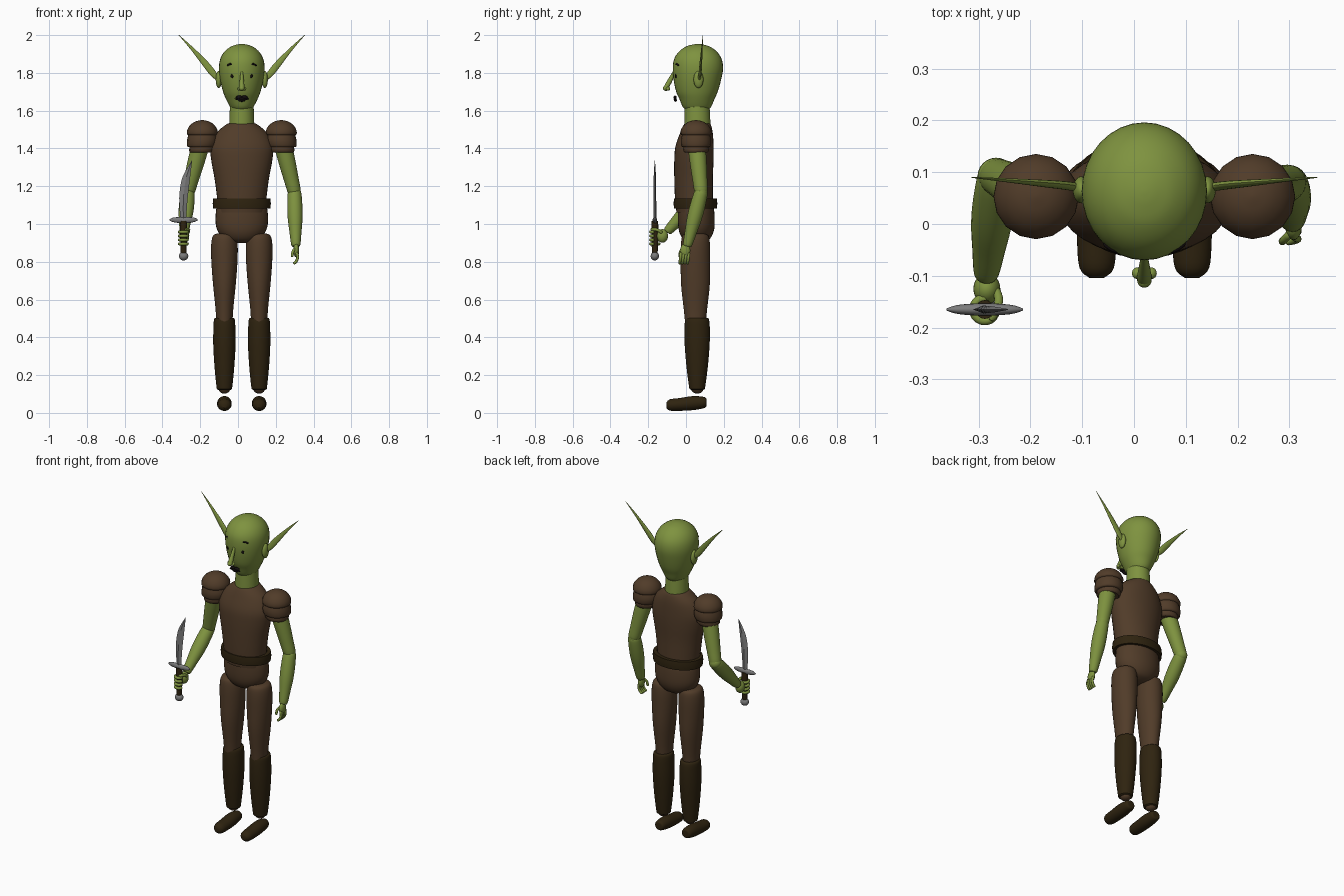
import bpy, bmesh, math
from mathutils import Vector

old = bpy.data.objects.get("Cube")
if old:
    bpy.data.objects.remove(old)


def material(name, rgb):
    m = bpy.data.materials.new(name)
    m.use_nodes = True
    m.diffuse_color = (*rgb, 1)
    bsdf = next(n for n in m.node_tree.nodes if n.type == 'BSDF_PRINCIPLED')
    bsdf.inputs["Base Color"].default_value = (*rgb, 1)
    return m


GREEN = material("green skin", (0.21, 0.29, 0.05))
BROWN = material("brown leather", (0.082, 0.045, 0.022))
DARK = material("dark leather", (0.028, 0.017, 0.005))
STEEL = material("grey steel", (0.2, 0.2, 0.2))
BLACK = material("black paint", (0.006, 0.004, 0.004))
CX = 0.02  # middle of the body
Z = Vector((0, 0, 1))


def finish(name, bm, mat, smooth=True):
    bmesh.ops.recalc_face_normals(bm, faces=bm.faces[:])
    me = bpy.data.meshes.new(name)
    bm.to_mesh(me)
    bm.free()
    me.materials.append(mat)
    ob = bpy.data.objects.new(name, me)
    bpy.context.collection.objects.link(ob)
    if smooth:
        bpy.ops.object.select_all(action='DESELECT')
        ob.select_set(True)
        bpy.context.view_layer.objects.active = ob
        bpy.ops.object.shade_smooth_by_angle(angle=math.radians(40))
    return ob


def spline(rows, steps):
    """Smooth curve through rows of numbers."""
    out = []
    for i in range(len(rows) - 1):
        p = [rows[max(0, min(len(rows) - 1, i + k))] for k in (-1, 0, 1, 2)]
        for s in range(steps):
            t = s / steps
            out.append([0.5 * (2 * b + (c - a) * t + (2 * a - 5 * b + 4 * c - d) * t * t
                               + (3 * b - a - 3 * c + d) * t ** 3) for a, b, c, d in zip(*p)])
    return out + [list(rows[-1])]


def loft(name, rings, mat, axis=Z, sides=32, steps=4, smooth=True):
    """Skin elliptical rings (x, y, z, radius u, radius v) set across an axis."""
    w = Vector(axis).normalized()
    u = (Vector((1, 0, 0)) - w * w.x).normalized()
    v = w.cross(u)
    bm = bmesh.new()
    loops = []
    for x, y, z, ru, rv in spline(rings, steps):
        loops.append([bm.verts.new(Vector((x, y, z)) + u * ru * math.cos(a) + v * rv * math.sin(a))
                      for a in (2 * math.pi * k / sides for k in range(sides))])
    for a, b in zip(loops, loops[1:]):
        for k in range(sides):
            n = (k + 1) % sides
            bm.faces.new((a[k], a[n], b[n], b[k]))
    bm.faces.new(loops[0])
    bm.faces.new(loops[-1])
    return finish(name, bm, mat, smooth)


def limb(name, a, b, radii, mat):
    """Rounded segment from a to b with radii spread evenly along it."""
    a, b = Vector(a), Vector(b)
    n = len(radii) - 1
    rings = [(*a.lerp(b, i / n), r, r) for i, r in enumerate(radii)]
    first, last = rings[0], rings[-1]
    d = (b - a) * 0.03
    rings.insert(0, (*(a - d), first[3] * 0.6, first[3] * 0.6))
    rings.append((*(b + d), last[3] * 0.6, last[3] * 0.6))
    return loft(name, rings, mat, b - a, 24)


def ball(name, center, size, mat):
    bm = bmesh.new()
    bmesh.ops.create_uvsphere(bm, u_segments=24, v_segments=14, radius=1)
    bmesh.ops.scale(bm, vec=size, verts=bm.verts[:])
    bmesh.ops.translate(bm, vec=center, verts=bm.verts[:])
    return finish(name, bm, mat)


def cord(name, pts, radius, mat):
    """Round tube along points, tapered at the ends."""
    cu = bpy.data.curves.new(name, 'CURVE')
    cu.dimensions = '3D'
    cu.bevel_depth = radius
    cu.bevel_resolution = 3
    cu.use_fill_caps = True
    s = cu.splines.new('POLY')
    path = spline(pts, 4)
    s.points.add(len(path) - 1)
    for i, (p, q) in enumerate(zip(s.points, path)):
        p.co = (*q, 1)
        p.radius = 0.55 if i in (0, len(path) - 1) else 1
    cu.materials.append(mat)
    ob = bpy.data.objects.new(name, cu)
    bpy.context.collection.objects.link(ob)


# Head and neck: height, centre y, half width, half depth
head = [(1.60, .058, .045, .055), (1.62, .058, .062, .075), (1.66, .058, .083, .092),
        (1.70, .058, .099, .11), (1.76, .06, .114, .125), (1.82, .063, .121, .133),
        (1.87, .063, .115, .127), (1.91, .063, .094, .103), (1.938, .063, .06, .066),
        (1.95, .063, .026, .028), (1.953, .063, .004, .004)]
loft("head", [(CX, y, z, a, b) for z, y, a, b in head], GREEN)
loft("neck", [(CX, .06, 1.49, .066, .069), (CX, .06, 1.54, .066, .069),
              (CX, .058, 1.64, .062, .066)], GREEN)

# Face
loft("nose", [(CX, -.062, 1.81, .006, .006), (CX, -.085, 1.76, .011, .014),
              (CX, -.106, 1.72, .014, .014), (CX, -.106, 1.705, .006, .006)], GREEN, sides=16)
ball("nose_tip", (CX, -.108, 1.718), (.014, .015, .013), GREEN)
for side, s in (("left", 1), ("right", -1)):
    ball(side + "_nostril", (CX + s * .014, -.095, 1.716), (.01, .011, .01), GREEN)
    ball(side + "_eye", (CX + s * .05, -.053, 1.783), (.009, .006, .011), BLACK)
    cord(side + "_eyebrow", [(CX + s * .043, -.052, 1.838), (CX + s * .06, -.049, 1.847),
                             (CX + s * .078, -.037, 1.838)], .005, BLACK)
    ball(side + "_upper_lip", (CX + s * .013, -.058, 1.671), (.019, .008, .009), BLACK)
    # Ears
    ball(side + "_ear_base", (CX + s * .122, .066, 1.765), (.016, .026, .045), GREEN)
    loft(side + "_ear_point",
         [(CX + s * .112, .068, 1.755, .008, .008), (CX + s * .15, .074, 1.795, .017, .008),
          (CX + s * .19, .078, 1.845, .017, .007), (CX + s * .26, .084, 1.925, .009, .004),
          (CX + s * .333, .09, 2.0, .001, .001)], GREEN, (s * .22, .02, .25), 16)
ball("lower_lip", (CX, -.058, 1.662), (.038, .008, .007), BLACK)
ball("chin_lip", (CX, -.056, 1.656), (.02, .008, .009), BLACK)

# Torso, hips and belt
torso = [(1.535, .06, .06, .06), (1.525, .06, .085, .072), (1.48, .055, .135, .087),
         (1.41, .045, .165, .101), (1.34, .042, .162, .104), (1.24, .04, .144, .102),
         (1.13, .042, .13, .1), (1.06, .045, .126, .095)]
loft("tunic", [(CX, y, z, a, b) for z, y, a, b in torso], BROWN)
hips = [(1.11, .05, .118, .085), (1.08, .053, .135, .095), (1.0, .055, .138, .097),
        (.95, .055, .12, .088), (.915, .055, .085, .065), (.9, .055, .035, .03)]
loft("hips", [(CX, y, z, a, b) for z, y, a, b in hips], BROWN)

bm = bmesh.new()
N = 40
section = [(.013, -.026), (.016, 0), (.013, .026), (-.009, .026), (-.012, 0), (-.009, -.026)]
grid = [[bm.verts.new((CX + (.138 + r) * math.cos(a), .05 + (.1 + r) * math.sin(a), 1.108 + h))
         for r, h in section] for a in (2 * math.pi * k / N for k in range(N))]
for k in range(N):
    a, b = grid[k], grid[(k + 1) % N]
    for j in range(len(section)):
        n = (j + 1) % len(section)
        bm.faces.new((a[j], b[j], b[n], a[n]))
finish("belt", bm, DARK)

# Legs, boots and feet
thigh = [(.95, .035, .04), (.938, .06, .068), (.89, .07, .077), (.8, .069, .078),
         (.68, .06, .076), (.55, .047, .062), (.48, .043, .055)]
boot = [(.503, .04, .05), (.497, .054, .062), (.45, .058, .067), (.36, .059, .066),
        (.24, .052, .056), (.14, .042, .043), (.125, .038, .038), (.12, .025, .025)]
foot = [(.108, .055, .012, .012), (.1, .055, .03, .028), (.04, .052, .038, .037),
        (-.03, .045, .038, .034), (-.085, .042, .033, .03), (-.104, .041, .014, .014)]
for side, s in (("left", 1), ("right", -1)):
    x = CX + s * .092
    loft(side + "_thigh", [(x, .05, z, a, b) for z, a, b in thigh], BROWN)
    loft(side + "_boot_shaft", [(x, .059, z, a, b) for z, a, b in boot], DARK)
    ball(side + "_ankle", (x, .06, .128), (.031, .033, .026), BROWN)
    loft(side + "_foot", [(x, y, z, a, b) for y, z, a, b in foot], DARK, (0, -1, 0))

# Layered shoulder pads
tiers = [(1.43, 1.378, .066), (1.485, 1.407, .078)]
for side, s in (("left", 1), ("right", -1)):
    x = CX + s * .209
    for i, (top, low, r) in enumerate(tiers):
        mid = (top + low) / 2
        loft(f"{side}_shoulder_tier_{i + 1}",
             [(x + s * .004, .053, low, r * .9, r * .9), (x + s * .003, .053, low + .008, r, r),
              (x, .053, mid, r * 1.03, r * 1.03), (x, .053, top, r * .9, r * .9)],
             BROWN, sides=16, steps=3)
    dome = [(1.47, .075), (1.478, .082), (1.5, .079), (1.525, .063), (1.543, .036), (1.55, .004)]
    loft(side + "_shoulder_dome", [(x, .053, z, r, r) for z, r in dome], BROWN, sides=16, steps=3)

# Arms
UPPER, FORE = (.046, .046, .043, .039, .034), (.035, .04, .039, .032, .024)
elbow_l, wrist_l = (.299, .08, 1.168), (.306, .008, .89)
elbow_r, wrist_r = (-.266, .092, 1.165), (-.285, -.095, .965)
limb("left_upper_arm", (.235, .055, 1.43), elbow_l, UPPER, GREEN)
limb("left_forearm", elbow_l, wrist_l, FORE, GREEN)
limb("right_upper_arm", (-.195, .055, 1.43), elbow_r, UPPER, GREEN)
limb("right_forearm", elbow_r, wrist_r, FORE, GREEN)
ball("left_elbow", elbow_l, (.034, .034, .034), GREEN)
ball("right_elbow", elbow_r, (.036, .036, .036), GREEN)

# Left hand, hanging with curled fingers
ball("left_palm", (.308, -.004, .86), (.016, .027, .036), GREEN)
for i in range(4):
    y = -.026 + i * .014
    cord(f"left_finger_{i + 1}", [(.31, y, .85), (.316, y - .003, .825), (.308, y - .006, .802),
                                  (.294, y - .008, .79)], .0075, GREEN)
cord("left_thumb", [(.302, -.018, .872), (.29, -.03, .852), (.286, -.034, .825)], .0075, GREEN)

# Right hand, wrapped around the sword grip
SX, SY = -.288, -.165
ball("right_palm", (SX + .004, -.125, .937), (.026, .03, .036), GREEN)
for i in range(4):
    arc = [math.radians(80 + 45 * k) for k in range(7)]
    cord(f"right_finger_{i + 1}", [(SX + .022 * math.cos(a), SY + .022 * math.sin(a), .895 + i * .021)
                                   for a in arc], .0085, GREEN)
cord("right_thumb", [(SX + .02, -.125, .95), (SX + .027, -.15, .968), (SX + .012, -.186, .972)],
     .0085, GREEN)

# Sword
loft("sword_grip", [(SX, SY, .845, .015, .015), (SX, SY, .93, .018, .018),
                    (SX, SY, 1.015, .018, .018)], DARK, sides=16)
ball("sword_pommel", (SX, SY, .83), (.025, .022, .023), STEEL)
loft("sword_guard", [(SX - .074, SY, 1.022, .002, .004), (SX - .05, SY, 1.022, .009, .013),
                     (SX, SY, 1.02, .012, .016), (SX + .05, SY, 1.022, .009, .013),
                     (SX + .074, SY, 1.022, .002, .004)], STEEL, (1, .0001, 0), 16)
loft("sword_blade", [(SX, SY, 1.02, .016, .008), (SX - .002, SY, 1.08, .019, .008),
                     (SX + .001, SY, 1.16, .023, .007), (SX + .015, SY, 1.25, .02, .006),
                     (SX + .044, SY, 1.335, .001, .001)], STEEL, sides=4, smooth=False)
